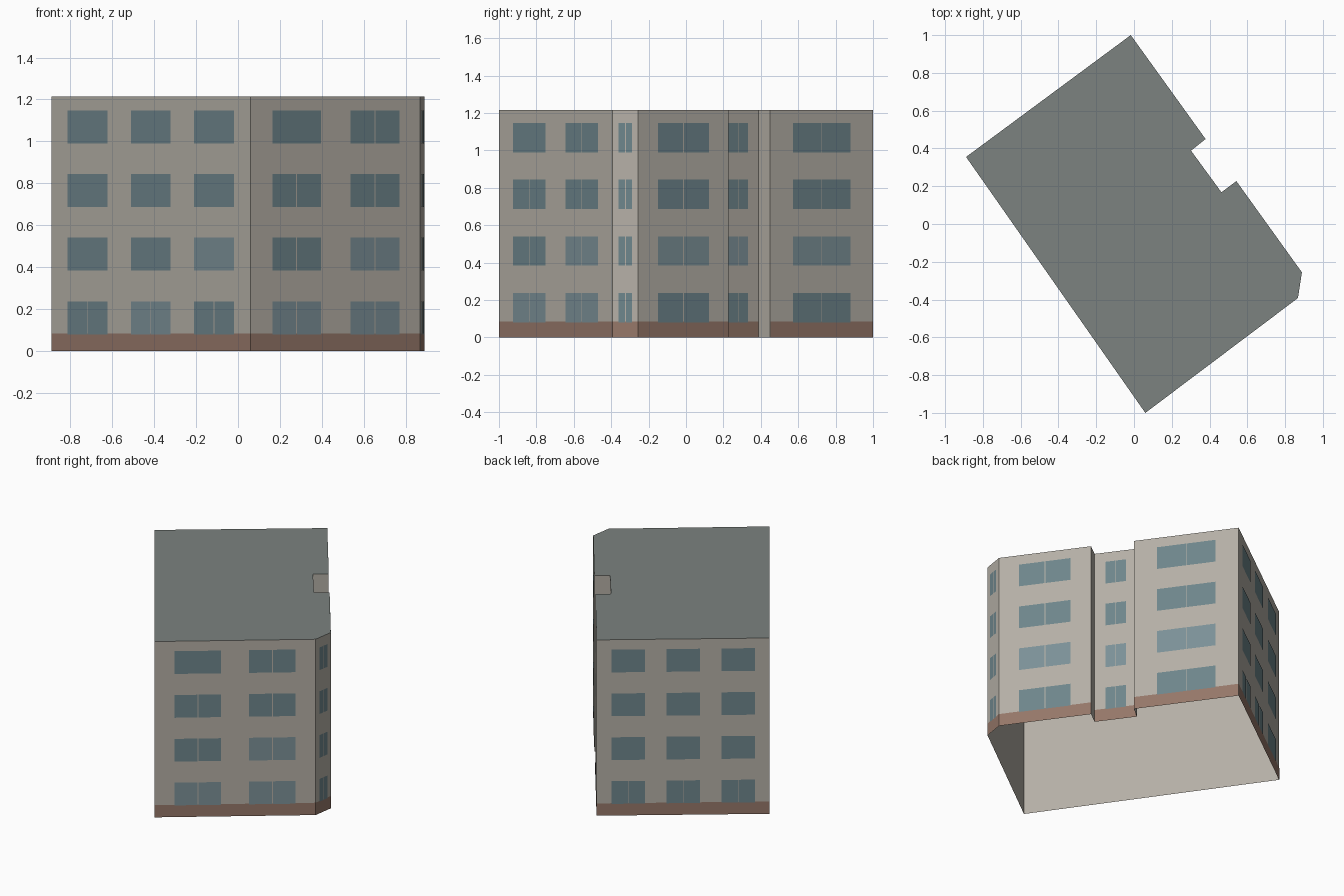
import bpy
from mathutils import Vector

if "Cube" in bpy.data.objects:
    bpy.data.objects.remove(bpy.data.objects["Cube"])

HEIGHT, FLOORS, PLINTH = 1.215, 4, 0.085
STOREY, SILL, WIN_H, GAP = 0.303, 0.081, 0.157, 0.005


def material(name, rgb):
    mat = bpy.data.materials.new(name)
    mat.diffuse_color = (*rgb, 1)
    mat.use_nodes = True
    mat.node_tree.nodes["Principled BSDF"].inputs["Base Color"].default_value = mat.diffuse_color
    return mat


WALL = material("plaster", (0.46, 0.43, 0.38))
ROOF = material("roofing", (0.20, 0.225, 0.215))
BASE = material("plinth_brown", (0.30, 0.185, 0.14))
GLASS = material("glass", (0.155, 0.235, 0.26))
PALE = material("pale_glass", (0.20, 0.28, 0.31))


def add_mesh(name, verts, faces, mats, slots=None):
    mesh = bpy.data.meshes.new(name)
    mesh.from_pydata(verts, [], faces)
    for mat in mats:
        mesh.materials.append(mat)
    for poly, slot in zip(mesh.polygons, slots or [0] * len(faces)):
        poly.material_index = slot
    obj = bpy.data.objects.new(name, mesh)
    bpy.context.collection.objects.link(obj)
    return obj


# Footprint, counter-clockwise, starting at the front corner
plan = [(0.06, -1.0), (0.868, -0.392), (0.889, -0.256), (0.542, 0.227),
        (0.463, 0.168), (0.302, 0.388), (0.379, 0.45), (-0.017, 1.0),
        (-0.889, 0.355)]
n = len(plan)

# Walls: an open-bottomed shell
ring = [(x, y, 0) for x, y in plan] + [(x, y, HEIGHT) for x, y in plan]
add_mesh("walls", ring,
         [(i, (i + 1) % n, n + (i + 1) % n, n + i) for i in range(n)], [WALL])

# Flat roof
add_mesh("roof", ring[n:], [tuple(range(n))], [ROOF])


def panel(side, u0, u1, z0, z1, lift):
    """Four corners of a rectangle lying on a wall; u runs 0..1 along it."""
    a, b = Vector(plan[side]), Vector(plan[(side + 1) % n])
    d = (b - a).normalized()
    out = Vector((d.y, -d.x)) * lift
    p, q = a.lerp(b, u0) + out, a.lerp(b, u1) + out
    return [(*p, z0), (*q, z0), (*q, z1), (*p, z1)]


def add_panels(name, panels, mats, slots=None):
    verts = [v for p in panels for v in p]
    faces = [tuple(range(4 * i, 4 * i + 4)) for i in range(len(panels))]
    add_mesh(name, verts, faces, mats, slots)


# Plinth band on every wall except the two short recess returns
add_panels("plinth", [panel(s, 0, 1, 0, PLINTH, 0.001)
                      for s in range(n) if s not in (3, 5)], [BASE])

# Windows: name, wall, bay centres, width, undivided bays, paler (floor, bay)
thirds = (0.182, 0.5, 0.818)
upper = {(f, b) for f in (1, 2, 3) for b in range(3)}
layout = [
    ("front_windows", 0, (0.27, 0.732), 0.287, {(3, 0)},
     {(0, 0), (0, 1), (1, 1)}),
    ("chamfer_windows", 1, (0.5,), 0.54, set(), set()),
    ("right_windows", 2, (0.5,), 0.56, set(), {(1, 0)}),
    ("recess_windows", 4, (0.5,), 0.48, set(), {(1, 0)}),
    ("right_rear_windows", 6, (0.5,), 0.56, set(), {(1, 0)}),
    ("back_windows", 7, thirds, 0.195, upper, set()),
    ("left_windows", 8, thirds, 0.2, upper, {(0, 1), (1, 2)}),
]
for name, side, centres, width, undivided, pale in layout:
    length = (Vector(plan[side]) - Vector(plan[(side + 1) % n])).length
    half_gap = GAP / length / 2
    panes, slots = [], []
    for floor in range(FLOORS):
        z = SILL + floor * STOREY
        for bay, c in enumerate(centres):
            lo, hi = c - width / 2, c + width / 2
            spans = [(lo, hi)]
            if (floor, bay) not in undivided:
                spans = [(lo, c - half_gap), (c + half_gap, hi)]
            for u0, u1 in spans:
                panes.append(panel(side, u0, u1, z, z + WIN_H, 0.002))
                slots.append(int((floor, bay) in pale))
    add_panels(name, panes, [GLASS, PALE], slots)
